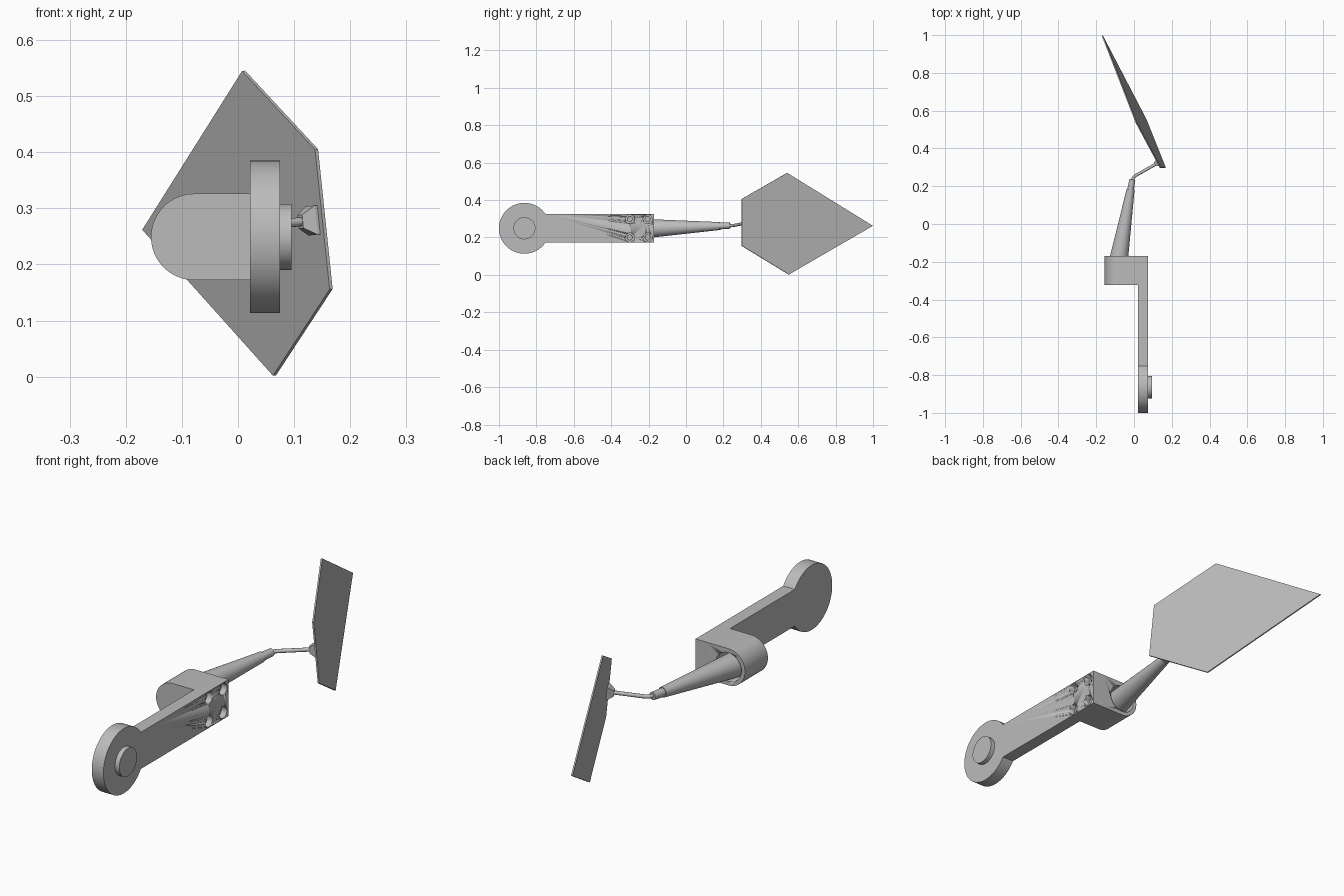
import bpy, bmesh, math
from mathutils import Vector

if "Cube" in bpy.data.objects:
    bpy.data.objects.remove(bpy.data.objects["Cube"])

steel = bpy.data.materials.new("grey_steel")
steel.use_nodes = True
steel.diffuse_color = (0.5, 0.5, 0.5, 1)
steel.node_tree.nodes["Principled BSDF"].inputs["Base Color"].default_value = (0.5, 0.5, 0.5, 1)


def finish(name, bm, smooth=True):
    bmesh.ops.recalc_face_normals(bm, faces=bm.faces)
    mesh = bpy.data.meshes.new(name)
    bm.to_mesh(mesh)
    bm.free()
    ob = bpy.data.objects.new(name, mesh)
    bpy.context.collection.objects.link(ob)
    mesh.materials.append(steel)
    if smooth:
        bpy.ops.object.select_all(action='DESELECT')
        ob.select_set(True)
        bpy.context.view_layer.objects.active = ob
        bpy.ops.object.shade_smooth_by_angle(angle=math.radians(35))
    return ob


def prism(name, points, offset, smooth=True):
    """Extrude a flat outline along an offset vector."""
    bm = bmesh.new()
    face = bm.faces.new([bm.verts.new(p) for p in points])
    ext = bmesh.ops.extrude_face_region(bm, geom=[face])
    bmesh.ops.translate(bm, vec=Vector(offset),
                        verts=[g for g in ext["geom"] if isinstance(g, bmesh.types.BMVert)])
    return finish(name, bm, smooth)


def add_rod(bm, a, b, r1, r2, sides=48):
    a, b = Vector(a), Vector(b)
    d = b - a
    mat = d.to_track_quat('Z', 'Y').to_matrix().to_4x4()
    mat.translation = (a + b) / 2
    bmesh.ops.create_cone(bm, cap_ends=True, segments=sides, radius1=r1, radius2=r2,
                          depth=d.length, matrix=mat)


def rod(name, a, b, r1, r2):
    bm = bmesh.new()
    add_rod(bm, a, b, r1, r2)
    return finish(name, bm)


def cut(target, cutter):
    cutter.hide_render = True
    mod = target.modifiers.new("cut", 'BOOLEAN')
    mod.operation, mod.solver, mod.object = 'DIFFERENCE', 'EXACT', cutter
    bpy.context.view_layer.objects.active = target
    bpy.ops.object.modifier_apply(modifier=mod.name)
    bpy.data.objects.remove(cutter)


MID, HALF = 0.249, 0.077          # axis height and half height of the arm
X0, X1, BACK = 0.021, 0.075, -0.17

# Arm: round head running into a straight bar
R, HEAD = 0.136, -0.864
a0 = math.asin(HALF / R)
outline = [(X0, BACK, MID - HALF), (X0, BACK, MID + HALF)]
for i in range(57):
    a = a0 + (2 * math.pi - 2 * a0) * i / 56
    outline.append((X0, HEAD + R * math.cos(a), MID + R * math.sin(a)))
arm = prism("arm", outline, (X1 - X0, 0, 0))

# Counterbored screw holes
for y in (-0.30, -0.205):
    for z in (MID - 0.049, MID + 0.049):
        cut(arm, rod("bore_cutter", (X1 - 0.025, y, z), (X1 + 0.02, y, z), 0.024, 0.024))
        cut(arm, rod("pilot_cutter", (X1 - 0.045, y, z), (X1 + 0.02, y, z), 0.013, 0.013))

# Boss on the round head
rod("head_boss", (X1 - 0.01, HEAD, MID), (0.095, HEAD, MID), 0.059, 0.059)

# Socket block with a half-round side and a bored recess
CX = -0.078
outline = [(X0, -0.322, MID - HALF), (X0, -0.322, MID + HALF)]
for i in range(33):
    a = math.pi / 2 + math.pi * i / 32
    outline.append((CX + HALF * math.cos(a), -0.322, MID + HALF * math.sin(a)))
block = prism("socket_block", outline, (0, BACK + 0.322, 0))
cut(block, rod("recess_cutter", (CX, -0.28, MID), (CX, -0.1, MID), 0.06, 0.06))

# Tapered shaft and end ferrule
root, tip = Vector((CX, BACK, MID)), Vector((-0.009, 0.235, 0.263))
axis = tip - root
rod("tapered_shaft", root - axis * 0.26, root + axis * 0.87, 0.056, 0.021)
rod("ferrule", root + axis * 0.85, tip, 0.018, 0.016)

# Blade: thin five-sided plate
corners = [Vector(p) for p in ((0.14, 0.297, 0.405), (0.01, 0.54, 0.545),
                               (-0.168, 0.998, 0.262), (0.065, 0.55, 0.002),
                               (0.166, 0.297, 0.156))]
across = (corners[0] - corners[4]).normalized()
heel = (corners[0] + corners[4]) / 2
along = corners[2] - heel
along = (along - across * along.dot(across)).normalized()
normal = across.cross(along)
if normal.x < 0:
    normal.negate()
prism("blade", [c - normal * 0.003 for c in corners], normal * 0.006, False)

# Tapered foot joining the neck to the blade
base = heel + along * 0.035


def rect(w, h, lift):
    return [base + along * (sx * w) + across * (sy * h) - normal * lift
            for sx, sy in ((-1, -1), (1, -1), (1, 1), (-1, 1))]


bm = bmesh.new()
low = [bm.verts.new(p) for p in rect(0.02, 0.026, 0.0)]
rim = [bm.verts.new(p) for p in rect(0.02, 0.026, 0.008)]
top = [bm.verts.new(p) for p in rect(0.01, 0.012, 0.03)]
bm.faces.new(low)
bm.faces.new(top)
for ring, nxt in ((low, rim), (rim, top)):
    for i in range(4):
        j = (i + 1) % 4
        bm.faces.new((ring[i], ring[j], nxt[j], nxt[i]))
finish("blade_foot", bm, False)

# Bent neck rod
curve = bpy.data.curves.new("neck", 'CURVE')
curve.dimensions = '3D'
curve.bevel_depth, curve.bevel_resolution = 0.008, 4
curve.use_fill_caps = True
spline = curve.splines.new('BEZIER')
spline.bezier_points.add(2)
end = base - normal * 0.012
bend = Vector((0.022, 0.264, 0.266))
run = (end - bend) / 3
start = tip - axis * 0.05
for bp, co, h in zip(spline.bezier_points, (start, bend, end),
                     (axis * 0.09, run * 0.5, run)):
    bp.co, bp.handle_left, bp.handle_right = co, co - h, co + h
neck = bpy.data.objects.new("neck", curve)
bpy.context.collection.objects.link(neck)
curve.materials.append(steel)
